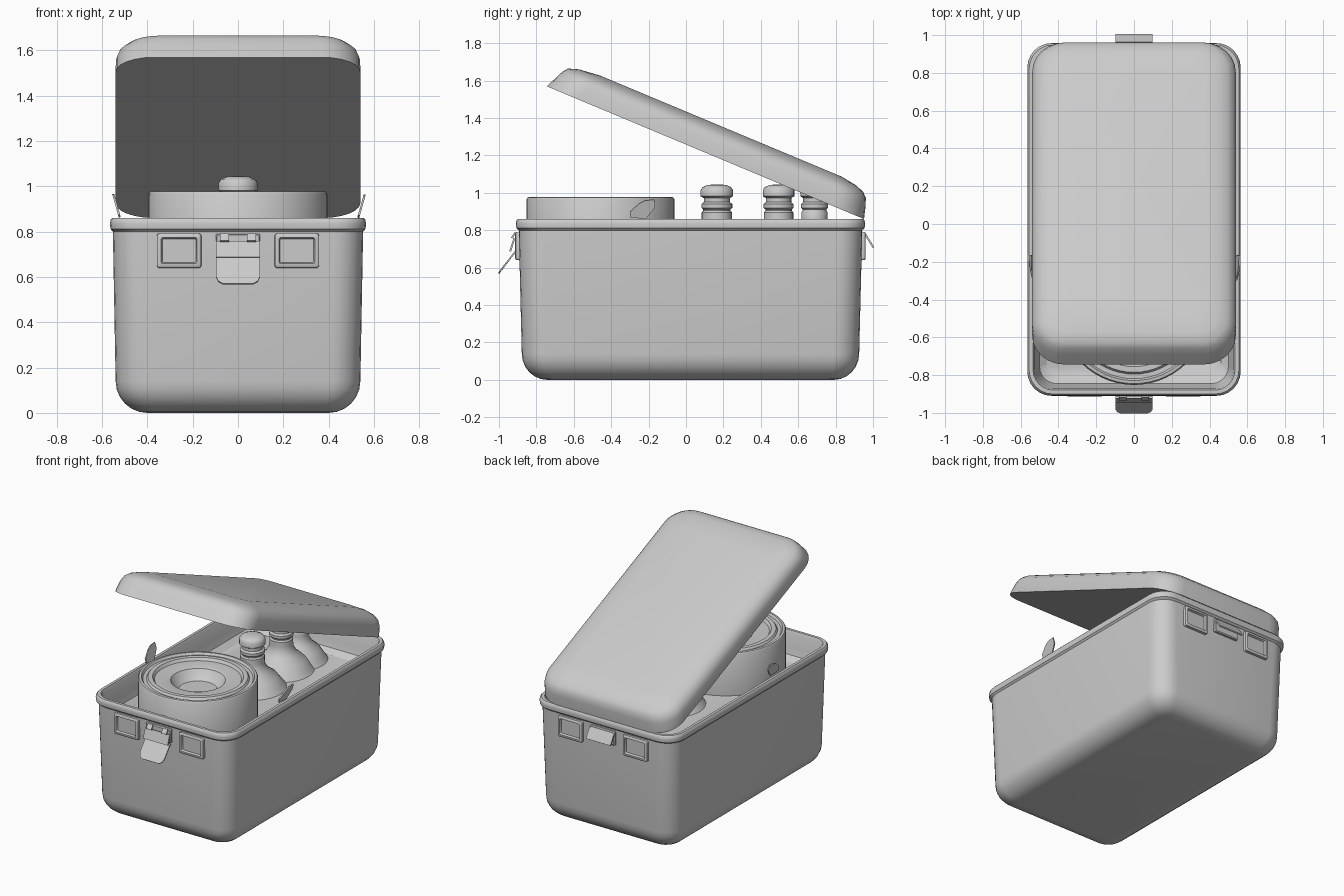
import bpy, bmesh, math
from mathutils import Matrix, Vector

if "Cube" in bpy.data.objects:
    bpy.data.objects.remove(bpy.data.objects["Cube"])


def finish(name, bm, matrix=None, angle=35):
    bmesh.ops.recalc_face_normals(bm, faces=bm.faces)
    me = bpy.data.meshes.new(name)
    bm.to_mesh(me)
    bm.free()
    ob = bpy.data.objects.new(name, me)
    bpy.context.collection.objects.link(ob)
    if matrix:
        ob.matrix_world = matrix
    bpy.ops.object.select_all(action='DESELECT')
    ob.select_set(True)
    bpy.context.view_layer.objects.active = ob
    bpy.ops.object.shade_smooth_by_angle(angle=math.radians(angle))
    return ob


def skin(bm, rings):
    n = len(rings[0])
    for a, b in zip(rings, rings[1:]):
        for i in range(n):
            j = (i + 1) % n
            bm.faces.new((a[i], a[j], b[j], b[i]))


def loft(name, sections, matrix=None, seg=6, angle=35):
    """Stack of rounded rectangles: (half_x, y0, y1, corner_radius, z)."""
    bm = bmesh.new()
    rings = []
    for hx, y0, y1, r, z in sections:
        ring = []
        for k, (cx, cy) in enumerate(((hx - r, y1 - r), (r - hx, y1 - r),
                                      (r - hx, y0 + r), (hx - r, y0 + r))):
            for s in range(seg + 1):
                a = math.pi / 2 * (k + s / seg)
                ring.append(bm.verts.new((cx + r * math.cos(a), cy + r * math.sin(a), z)))
        rings.append(ring)
    skin(bm, rings)
    bm.faces.new(rings[0])
    bm.faces.new(rings[-1])
    return finish(name, bm, matrix, angle)


def lathe(name, profile, loc, steps=40, scale=1.0):
    """Solid of revolution, profile (radius, z), closed with flat caps."""
    bm = bmesh.new()
    rings = [[bm.verts.new((r * scale * math.cos(2 * math.pi * i / steps),
                            r * scale * math.sin(2 * math.pi * i / steps), z))
              for i in range(steps)] for r, z in profile]
    skin(bm, rings)
    bm.faces.new(rings[0])
    bm.faces.new(rings[-1])
    return finish(name, bm, Matrix.Translation(loc))


def sheet(name, pts, thickness):
    """Flat plate from an outline, thickened."""
    bm = bmesh.new()
    f = bm.faces.new([bm.verts.new(p) for p in pts])
    f.normal_update()
    off = f.normal * thickness
    ext = bmesh.ops.extrude_face_region(bm, geom=[f])
    bmesh.ops.translate(bm, vec=off, verts=[v for v in ext['geom'] if isinstance(v, bmesh.types.BMVert)])
    if not f.is_valid or len(f.link_loops if hasattr(f, 'link_loops') else f.edges) == 0:
        pass
    elif all(len(e.link_faces) > 2 for e in f.edges):
        pass
    else:
        edges = [e for e in bm.edges if e.is_boundary]
        if edges:
            bmesh.ops.contextual_create(bm, geom=edges)
    return finish(name, bm)


# Case: rounded base, drafted walls, rim lip and sunken tray in one skin
CY = 0.024
body = []
for i in range(7):
    a = math.pi / 2 * i / 6
    s, c = math.sin(a), 1 - math.cos(a)
    body.append((0.40 + 0.14 * s, 0.765 + 0.137 * s, 0.05 + 0.09 * s, 0.14 * c))
body += [(0.552, 0.918, 0.13, 0.79), (0.552, 0.918, 0.13, 0.80), (0.563, 0.931, 0.13, 0.812),
         (0.565, 0.934, 0.13, 0.835), (0.562, 0.931, 0.13, 0.852), (0.555, 0.924, 0.125, 0.86),
         (0.535, 0.904, 0.11, 0.86), (0.527, 0.896, 0.10, 0.845), (0.515, 0.884, 0.10, 0.75),
         (0.50, 0.869, 0.09, 0.70), (0.46, 0.829, 0.07, 0.67)]
loft("case_body", [(hx, CY - hy, CY + hy, r, z) for hx, hy, r, z in body])

# Lid: modelled flat with the hinge at the origin, then swung open
lid_pose = Matrix.Translation((0, 0.952, 0.86)) @ Matrix.Rotation(math.radians(-22.7), 4, 'X')
loft("lid", [(0.54, -1.838, 0, 0.17, 0), (0.539, -1.808, -0.02, 0.17, 0.07),
             (0.525, -1.79, -0.035, 0.165, 0.108), (0.495, -1.77, -0.06, 0.15, 0.132),
             (0.45, -1.715, -0.11, 0.12, 0.15), (0.39, -1.60, -0.20, 0.08, 0.163)], lid_pose)

# Round canister with stepped rings and a centre well
lathe("round_canister", [(0.395, 0.665), (0.395, 0.965), (0.388, 0.976), (0.372, 0.978),
      (0.362, 0.962), (0.338, 0.962), (0.328, 0.976), (0.298, 0.976), (0.285, 0.957),
      (0.205, 0.957), (0.18, 0.95), (0.15, 0.905), (0.125, 0.885), (0.02, 0.885)],
      (0, -0.457, 0), 56)

# Three flasks in a row with flared shoulders
flask = [(0.23, 0.665), (0.20, 0.70), (0.165, 0.75), (0.11, 0.79), (0.085, 0.83), (0.081, 0.86),
         (0.081, 0.895), (0.073, 0.905), (0.073, 0.912), (0.083, 0.92), (0.083, 0.94),
         (0.07, 0.95), (0.07, 0.972), (0.087, 0.982), (0.087, 1.015), (0.076, 1.031),
         (0.05, 1.042), (0.015, 1.045)]
for i, (y, s) in enumerate(((0.165, 1.0), (0.495, 0.97), (0.687, 0.87))):
    lathe(f"flask_{i + 1}", flask, (0, y, 0), 28, s)

# Framed recess pads and latch brackets on both ends
for end, y, turn in (("front", -0.885, 0), ("back", 0.933, math.pi)):
    base = Matrix.Rotation(turn, 4, 'Z') @ Matrix.Rotation(math.pi / 2, 4, 'X')
    for side in (-1, 1):
        loft(f"{end}_pad_{side}", [(0.099, -0.077, 0.077, 0.012, 0), (0.097, -0.075, 0.075, 0.012, 0.023),
             (0.09, -0.068, 0.068, 0.01, 0.028), (0.079, -0.057, 0.057, 0.006, 0.028),
             (0.074, -0.052, 0.052, 0.006, 0.012)],
             Matrix.Translation((0.26 * side, y, 0.716)) @ base, 3)
    loft(f"{end}_latch_bracket", [(0.098, -0.05, 0.05, 0.006, 0), (0.098, -0.05, 0.05, 0.006, 0.02),
         (0.092, -0.044, 0.044, 0.006, 0.026)],
         Matrix.Translation((0, y, 0.74)) @ base, 2)

# Front latch: hanging flap, hinge roll and two hook lugs
sheet("front_latch_flap", [(-0.098, -0.908, 0.685), (-0.098, -0.975, 0.60), (-0.088, -0.99, 0.578),
      (-0.068, -0.998, 0.567), (0.068, -0.998, 0.567), (0.088, -0.99, 0.578),
      (0.098, -0.975, 0.60), (0.098, -0.908, 0.685)], 0.008)
sheet("front_latch_link", [(-0.098, -0.913, 0.755), (-0.098, -0.936, 0.685),
      (0.098, -0.936, 0.685), (0.098, -0.913, 0.755)], 0.01)
for side in (-1, 1):
    sheet(f"front_latch_lug_{side}", [(0.06 * side - 0.02, -0.908, 0.785), (0.06 * side - 0.02, -0.928, 0.755),
          (0.06 * side + 0.02, -0.928, 0.755), (0.06 * side + 0.02, -0.908, 0.785)], 0.01)

# Back catch: wedge plate kicking outwards
sheet("back_catch", [(-0.098, 0.955, 0.775), (0.098, 0.955, 0.775),
      (0.098, 0.998, 0.705), (-0.098, 0.998, 0.705)], 0.01)

# Side carrying clips leaning out of the rim
clip = [(-0.30, 0.872), (-0.215, 0.862), (-0.165, 0.925), (-0.168, 0.965), (-0.215, 0.962), (-0.25, 0.945),
        (-0.30, 0.90)]
for side in (-1, 1):
    sheet(f"side_clip_{side}", [(side * (0.527 + (z - 0.865) * 0.28), y, z) for y, z in clip], 0.009)
